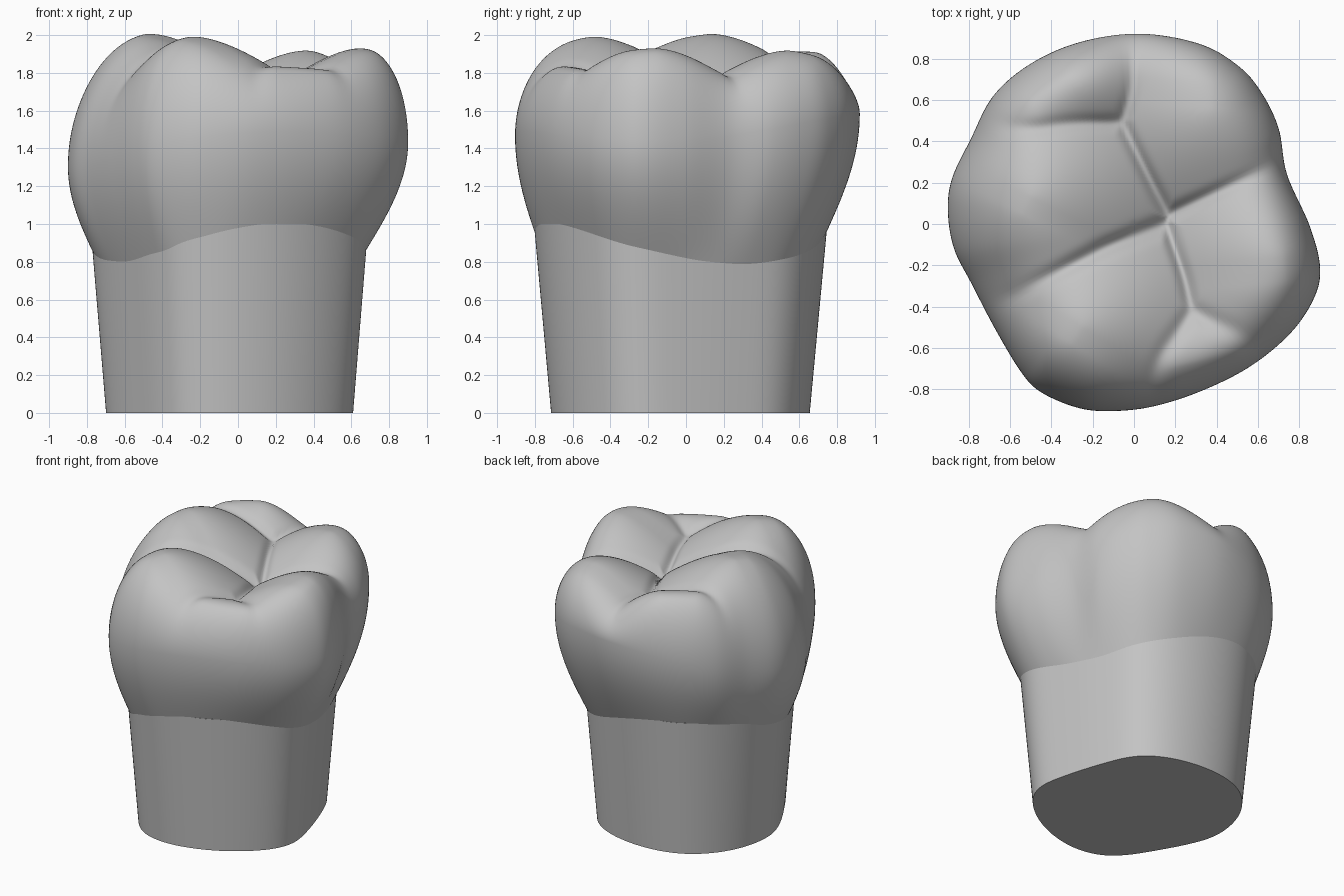
import bpy
import bmesh
import math
from mathutils import Vector

cube = bpy.data.objects.get("Cube")
if cube:
    bpy.data.objects.remove(cube)

# Widest outline of the crown, counter-clockwise
OUTLINE = [Vector(p) for p in (
    (.9, -.21), (.85, -.01), (.74, .24), (.70, .46), (.62, .63), (.51, .76),
    (.32, .87), (.03, .92), (-.26, .88), (-.5, .775), (-.68, .62),
    (-.79, .41), (-.88, .22), (-.90, .06), (-.87, -.12), (-.785, -.29),
    (-.67, -.51), (-.55, -.71), (-.455, -.81), (-.285, -.885), (-.13, -.905),
    (.08, -.885), (.32, -.81), (.56, -.69), (.755, -.53), (.87, -.36))]
STEPS = 9

# Cusp ridges: start, end, peak height, steepness
CUSPS = [
    (Vector((-.54, .05)), Vector((-.5, .13)), 2.02, .66),      # left
    (Vector((-.3, -.58)), Vector((-.25, -.5)), 2.0, .66),      # front left
    (Vector((.74, -.28)), Vector((.73, -.16)), 1.96, .66),     # right
    (Vector((.39, .68)), Vector((.38, .56)), 1.93, .66),       # back right
    (Vector((-.5, .6)), Vector((-.32, .72)), 1.95, 1.1),       # back left
    (Vector((.2, -.69)), Vector((.48, -.62)), 1.86, 1.0),      # small front
]


def smooth_closed(points, steps):
    """Catmull-Rom curve through a closed ring of points."""
    out = []
    n = len(points)
    for i in range(n):
        a, b, c, d = (points[(i + k) % n] for k in (-1, 0, 1, 2))
        for j in range(steps):
            t = j / steps
            out.append(.5 * (2 * b + (c - a) * t + (2 * a - 5 * b + 4 * c - d) * t ** 2
                             + (3 * b - a - 3 * c + d) * t ** 3))
    return out


def relax(points, reach):
    """Average each point with its neighbours to remove hollows."""
    n = len(points)
    window = range(-reach, reach + 1)
    return [sum((points[(i + k) % n] for k in window), Vector((0, 0))) / len(window)
            for i in range(n)]


def lobe(a, centre):
    """Soft bump of 1 around one direction."""
    return max(0, math.cos(a - centre)) ** 4


def stump_corner(p):
    """Fuller back left corner and flatter front left corner."""
    a = math.atan2(p.y, p.x)
    return p * (1.035 + .08 * lobe(a, 2.36) - .04 * lobe(a, -2.36))


RIM = smooth_closed(OUTLINE, STEPS)
STUMP = [stump_corner(p) for p in relax(RIM, 14)]


def root_point(p, z):
    """Tapered root section from the relaxed outline."""
    return Vector((-.033 + p.x * (.717 + .09 * z), -.04 + p.y * (.745 + .1 * z), z))


def ridge_distance(p, start, end):
    along = end - start
    t = min(1, max(0, (p - start).dot(along) / along.length_squared))
    return (p - start - along * t).length


def chewing_height(p, s):
    """Domed cusps that meet in creased fissures, blending out at the rim."""
    domes = sorted(h - k * ridge_distance(p, a, b) ** 1.6 for a, b, h, k in CUSPS)
    peak = domes[-1]
    blend = 55 - 33 * s * s
    height = peak + math.log(sum(math.exp(blend * (d - peak)) for d in domes)) / blend
    fissure = math.exp(-((peak - domes[-2]) / .04) ** 2)
    return height - .035 * fissure * (1 - s * s)


def bulge_height(a):
    return 1.45 + .07 * math.cos(a) + .05 * math.sin(a) - .08 * math.cos(2 * a)


def wall_point(p, stump, u):
    """Crown wall from the gum margin (u = 0) to the bulge (u = 1)."""
    a = math.atan2(p.y, p.x)
    margin = .855 - .1 * math.cos(2 * a - .95)
    foot = root_point(stump, margin).xy * .98
    flat = foot.lerp(p, math.sin(u * math.pi / 2))
    return Vector((flat.x, flat.y, margin + (bulge_height(a) - margin) * u))


def top_point(p, s):
    """Rounded shoulder from the bulge (s = 1) into the chewing surface (s = 0)."""
    a = math.atan2(p.y, p.x)
    power = 7 + 2 * math.cos(a) - math.cos(2 * a) + 2.5 * lobe(a, 2.3)
    rise = math.sqrt(max(0, 1 - s ** power))
    base = bulge_height(a)
    return Vector((p.x * s, p.y * s, base + (chewing_height(p * s, s) - base) * rise))


def loft(name, rings, material, cap_start):
    bm = bmesh.new()
    loops = [[bm.verts.new(co) for co in ring] for ring in rings]
    n = len(loops[0])
    for low, high in zip(loops, loops[1:]):
        for i in range(n):
            j = (i + 1) % n
            bm.faces.new((low[i], low[j], high[j], high[i]))
    bm.faces.new(loops[-1])
    if cap_start:
        bm.faces.new(reversed(loops[0]))
    mesh = bpy.data.meshes.new(name)
    bm.to_mesh(mesh)
    bm.free()
    mesh.materials.append(material)
    obj = bpy.data.objects.new(name, mesh)
    bpy.context.collection.objects.link(obj)
    bpy.ops.object.select_all(action='DESELECT')
    obj.select_set(True)
    bpy.context.view_layer.objects.active = obj
    bpy.ops.object.shade_smooth_by_angle(angle=math.radians(70))


# Single grey material
grey = bpy.data.materials.new("plain_grey")
grey.use_nodes = True
colour = (.55, .55, .55, 1)
grey.diffuse_color = colour
grey.node_tree.nodes["Principled BSDF"].inputs["Base Color"].default_value = colour

# Root stump
loft("root", [[root_point(p, z) for p in STUMP] for z in (0, .35, .7, 1.0)], grey, True)

# Crown with cusps
WALL, TOP = 24, 100
crown = [[wall_point(p, q, i / WALL) for p, q in zip(RIM, STUMP)] for i in range(WALL)]
crown += [[top_point(p, math.cos(i / TOP * math.pi / 2)) for p in RIM] for i in range(TOP)]
loft("crown", crown, grey, False)
